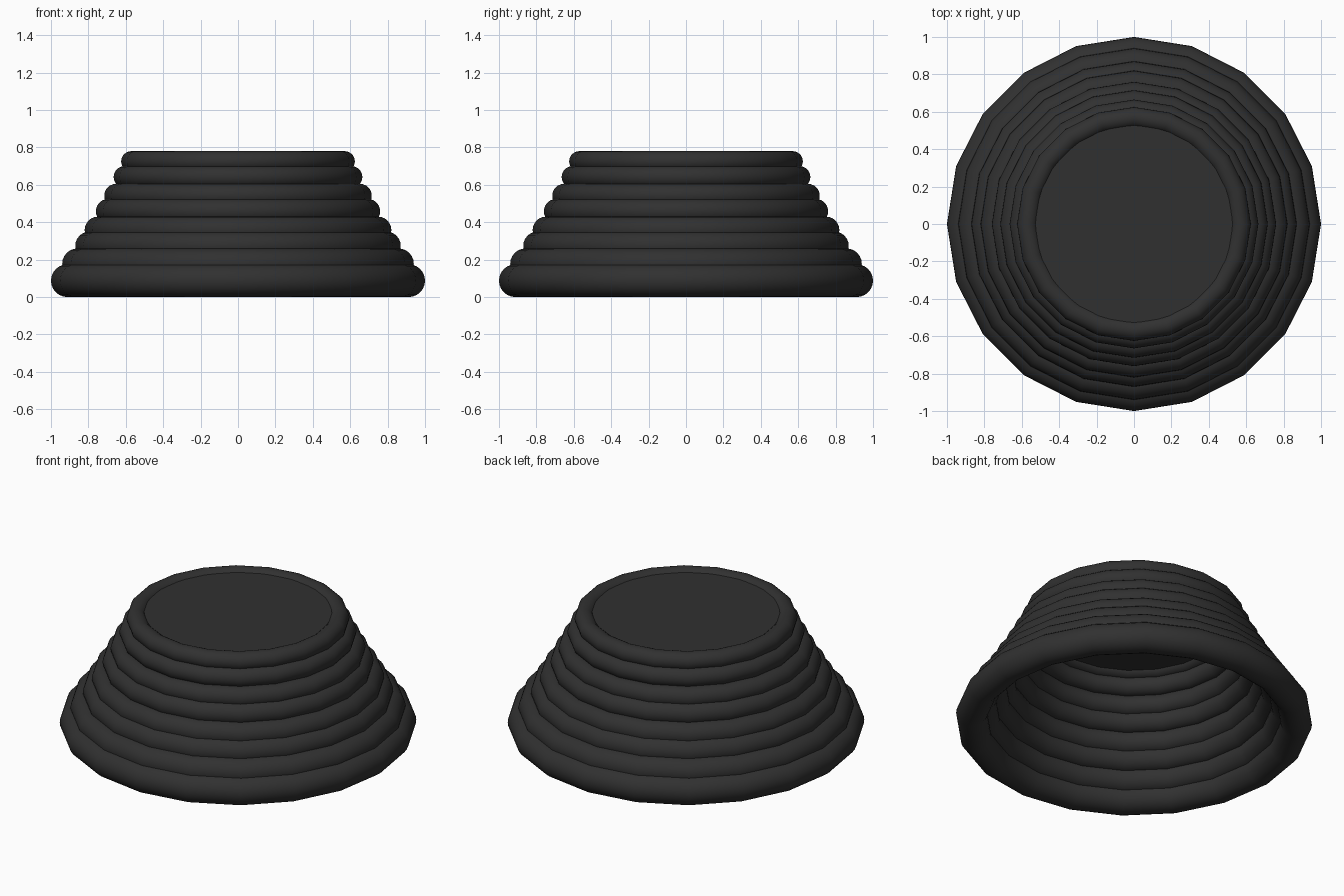
import bpy, math

if "Cube" in bpy.data.objects:
    bpy.data.objects.remove(bpy.data.objects["Cube"])

mat = bpy.data.materials.new("black_rubber")
mat.diffuse_color = (0.03, 0.03, 0.03, 1)
mat.use_nodes = True
mat.node_tree.nodes["Principled BSDF"].inputs["Base Color"].default_value = mat.diffuse_color


def finish(name):
    ob = bpy.context.object
    ob.name = name
    ob.data.materials.append(mat)
    bpy.ops.object.shade_smooth_by_angle(angle=math.radians(35))
    return ob


# Stacked rings: (outer radius, top height), all scaled copies of one torus
TUBE = 0.0875
rings = [(1.0, 0.175), (0.94, 0.26), (0.87, 0.35), (0.82, 0.43),
         (0.76, 0.525), (0.715, 0.605), (0.665, 0.70), (0.625, 0.78)]
for i, (outer, top) in enumerate(rings, 1):
    r = TUBE * outer
    bpy.ops.mesh.primitive_torus_add(
        major_segments=20, minor_segments=24,
        major_radius=outer - r, minor_radius=r,
        location=(0, 0, top - r))
    finish(f"ring_{i}")

# Plate closing the top opening; the underside stays hollow
bpy.ops.mesh.primitive_cylinder_add(vertices=32, radius=0.527, depth=0.06,
                                    location=(0, 0, 0.731))
finish("top_plate")
